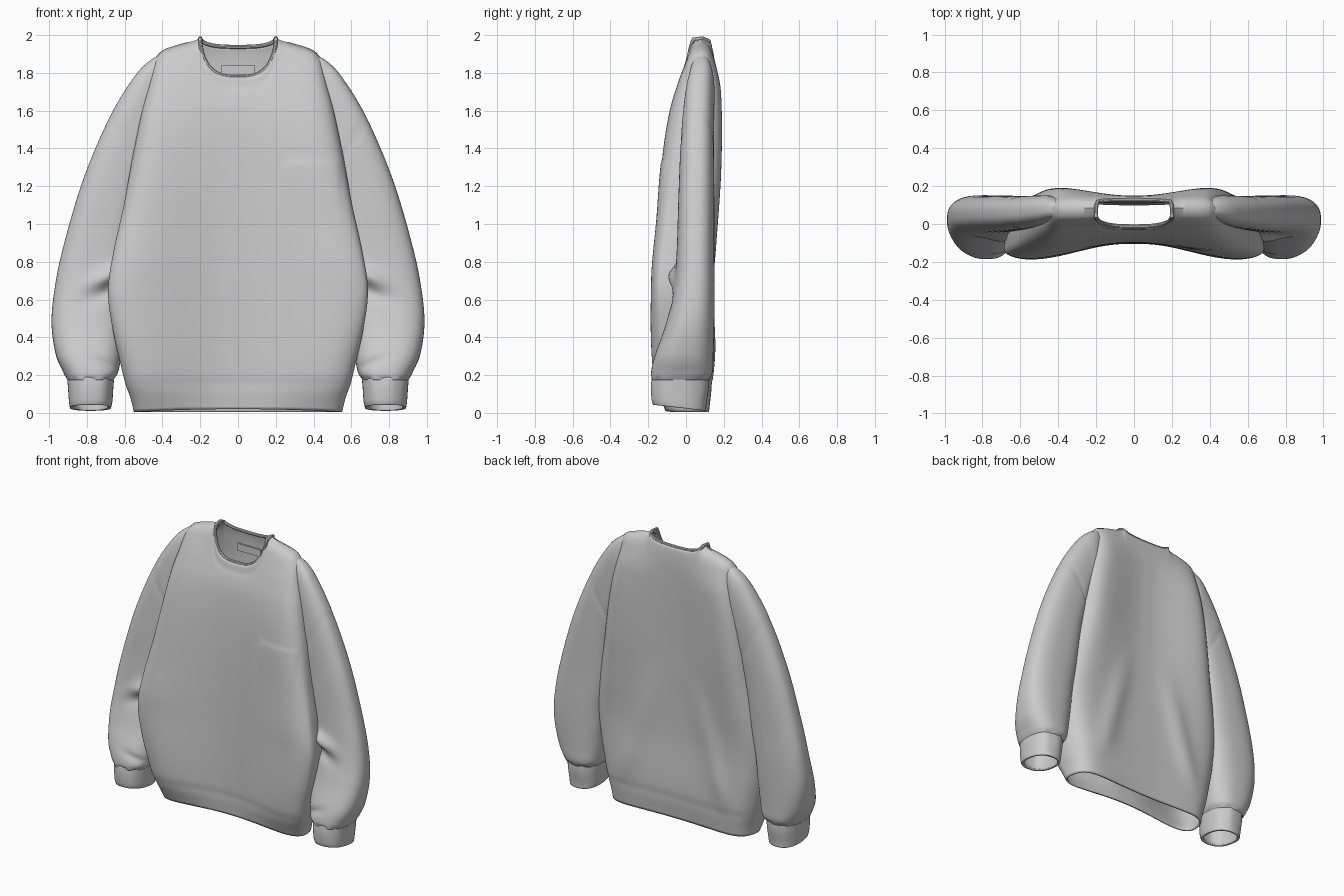
import bpy, bmesh, math
from math import sin, cos, pi, exp, sqrt

if "Cube" in bpy.data.objects:
    bpy.data.objects.remove(bpy.data.objects["Cube"])


def curve(table, x):
    """Smooth interpolation through rows of (key, value)."""
    n = len(table)
    if x <= table[0][0]:
        return table[0][1]
    if x >= table[-1][0]:
        return table[-1][1]
    k = max(i for i in range(n - 1) if table[i][0] <= x)

    def slope(i):
        a, b = table[max(i - 1, 0)], table[min(i + 1, n - 1)]
        return (b[1] - a[1]) / (b[0] - a[0])
    (x0, y0), (x1, y1) = table[k], table[k + 1]
    h = x1 - x0
    t = (x - x0) / h
    return ((2*t**3 - 3*t*t + 1) * y0 + (t**3 - 2*t*t + t) * h * slope(k)
            + (3*t*t - 2*t**3) * y1 + (t**3 - t*t) * h * slope(k + 1))


def gauss(d, w):
    return exp(-(d / w) ** 2)


def step(a, b, x):
    t = min(max((x - a) / (b - a), 0), 1)
    return t * t * (3 - 2 * t)


def finish(bm, name, thick=0.012, mirror=False):
    bmesh.ops.remove_doubles(bm, verts=bm.verts, dist=0.0004)
    bmesh.ops.recalc_face_normals(bm, faces=bm.faces)
    me = bpy.data.meshes.new(name)
    bm.to_mesh(me)
    bm.free()
    ob = bpy.data.objects.new(name, me)
    bpy.context.collection.objects.link(ob)
    if thick:
        m = ob.modifiers.new("thickness", 'SOLIDIFY')
        m.thickness, m.offset = thick, -1
    if mirror:
        ob.modifiers.new("mirror", 'MIRROR')
    bpy.ops.object.select_all(action='DESELECT')
    ob.select_set(True)
    bpy.context.view_layer.objects.active = ob
    bpy.ops.object.shade_smooth_by_angle(angle=math.radians(50))
    return ob


def skin(bm, rows, closed=False):
    """Quads between successive rows of points."""
    vs = [[bm.verts.new(p) for p in r] for r in rows]
    n = len(vs[0])
    for a, b in zip(vs, vs[1:]):
        for i in range(n if closed else n - 1):
            j = (i + 1) % n
            bm.faces.new((a[i], a[j], b[j], b[i]))


# Torso profiles, all keyed by height
WIDTH = [(0, .55), (.08, .57), (.15, .595), (.25, .62), (.45, .665), (.65, .688), (.85, .66),
         (1.1, .605), (1.4, .55), (1.6, .51), (1.83, .45), (2, .44)]
FRONT_MID = [(0, -.085), (.2, -.1), (.8, -.105), (1.3, -.095), (1.6, -.07), (1.77, -.025),
             (1.88, .003), (1.95, .02), (2, .04)]
FRONT_SIDE = [(0, -.11), (.2, -.18), (.7, -.19), (1, -.165), (1.4, -.125), (1.6, -.09),
              (1.75, -.045), (1.87, .0), (1.95, .02), (2, .04)]
SEAM = [(0, -.02), (.2, -.08), (.65, -.13), (1, -.09), (1.4, -.02), (1.8, .04), (2, .08)]
BACK_MID = [(0, .11), (.2, .13), (.6, .12), (1.2, .135), (1.7, .15), (1.9, .145), (2, .12)]
BACK_SIDE = [(0, .125), (.2, .145), (.6, .145), (.9, .17), (1.3, .197), (1.7, .192), (1.87, .155),
             (2, .12)]
SHOULDER = [(.2, 1.985), (.24, 1.968), (.28, 1.96), (.4, 1.92), (.445, 1.875)]
NECK = .2


def top_edge(x, back):
    x = abs(x)
    if x >= NECK:
        return curve(SHOULDER, x)
    dip = sqrt(1 - (x / NECK) ** 3)
    return 1.985 - (.047 if back else .205) * dip


def torso_panel(back):
    cols, rows = 96, 110
    grid = []
    for j in range(rows + 1):
        v = j / rows
        line = []
        for i in range(cols + 1):
            s = 2 * i / cols - 1
            u = .5 * s + .5 * sin(s * pi / 2)
            a = abs(u)
            xt = a * .445
            z = .004 + v * (top_edge(xt, back) - .004)
            if not back:
                z += .016 * (1 - u * u) * (1 - v) ** 8
            x = u * curve(WIDTH, z)
            mid, side = (BACK_MID, BACK_SIDE) if back else (FRONT_MID, FRONT_SIDE)
            m, e = curve(mid, z), curve(side, z)
            y = m + (e - m) * step(.05, .88, a)
            if back:
                # drape folds fanning out on the lower back
                y += .018 * gauss(abs(x) - .17 - (1 - z) * .27, .08) * step(1.15, .6, z) * step(.1, .4, z)
            else:
                # chest pocket edge and soft collar seam
                y -= .005 * step(.23, .25, x) * step(.55, .53, x) * step(1.34, 1.32, z) * step(1, 1.3, z)
                if xt < NECK:
                    y += .004 * gauss(top_edge(xt, False) - .055 - z, .015)
            # hem band seam
            y += (-1 if back else 1) * .003 * gauss(z - .155, .03)
            # close towards side seams and shoulder seams
            seam = curve(SEAM, z)
            y = seam + (y - seam) * sqrt(max(0, 1 - a ** 10))
            if xt >= NECK:
                y = .085 + (y - .085) * sqrt(max(0, 1 - v ** 60))
                if a > .9999:
                    y = seam + (.085 - seam) * v ** 40
            line.append((x, y, z))
        grid.append(line)
    return grid


bm = bmesh.new()
skin(bm, torso_panel(False))
skin(bm, torso_panel(True))
finish(bm, "torso")

# Sleeve sections: inner x, inner z, outer x, outer z, centre y, half depth
SLEEVE = [(.39, 1.62, .37, 1.91, .08, .05), (.43, 1.52, .462, 1.868, .08, .07),
          (.46, 1.42, .55, 1.778, .07, .08),
          (.50, 1.25, .68, 1.565, .06, .088), (.54, 1.05, .82, 1.235, .055, .095),
          (.57, .80, .925, .88, .05, .1), (.60, .62, .972, .65, .042, .11),
          (.61, .45, .987, .47, .02, .13), (.62, .30, .965, .31, -.01, .155),
          (.635, .215, .925, .215, -.022, .163), (.66, .175, .903, .175, -.03, .15)]


def tube_rows(table, steps, power, detail):
    rows = []
    for j in range(steps + 1):
        t = (len(table) - 1) * j / steps
        ix, iz, ox, oz, yc, hy = [curve([(k, r[c]) for k, r in enumerate(table)], t) for c in range(6)]
        ring = []
        for i in range(56):
            a = 2 * pi * i / 56
            c = math.copysign(abs(cos(a)) ** power, cos(a))
            s = math.copysign(abs(sin(a)) ** power, sin(a))
            x = (ix + ox) / 2 + c * (ox - ix) / 2
            z = (iz + oz) / 2 + c * (oz - iz) / 2
            ring.append(detail(x, yc + hy * s, z, s, a, t))
        rows.append(ring)
    return rows


def sleeve_detail(x, y, z, s, a, t):
    front = max(0, -s)
    # elbow fold, fold above cuff, drop-shoulder seam
    y -= .045 * front * gauss(z - .72 + .4 * (x - .7), .045) * gauss(x - .67, .11)
    y += .025 * front * gauss(z - .64 + .4 * (x - .7), .04) * gauss(x - .67, .11)
    y += .015 * front * gauss(z - .26 - .4 * (x - .7), .025) * gauss(x - .68, .09)
    y -= .004 * s * gauss(t - 3, .08)
    # gathers into the cuff
    y += .005 * s * sin(9 * a) * step(9.2, 10, t)
    return x, y, z


bm = bmesh.new()
skin(bm, tube_rows(SLEEVE, 100, .78, sleeve_detail), True)
finish(bm, "sleeves", mirror=True)

# Ribbed cuffs, tilted so the front edge is higher
CUFF = [(.655, .19, .905, .19, -.03, .15), (.66, .13, .9, .13, -.033, .152),
        (.665, .06, .895, .06, -.037, .145), (.672, .027, .89, .027, -.035, .14)]


def cuff_detail(x, y, z, s, a, t):
    return x, y + .003 * s * sin(8 * a) * (1 - t / 3), z - .016 * s * t / 3


bm = bmesh.new()
skin(bm, tube_rows(CUFF, 14, .85, cuff_detail), True)
finish(bm, "cuffs", thick=.018, mirror=True)

# Rolled neck edge following the neckline
pts = []
for i in range(96):
    a = 2 * pi * (i + .5) / 96
    s, x = sin(a), math.copysign(NECK * abs(cos(a)) ** (2 / 3), cos(a))
    if s < 0:
        z = 1.985 + .205 * s
        pts.append((x, curve(FRONT_MID, z) + .01, z))
    else:
        z = 1.985 - .047 * s
        pts.append((x, .085 + (curve(BACK_MID, z) - .095) * min(1, 3 * s), z))
cu = bpy.data.curves.new("neck_rib", 'CURVE')
cu.dimensions = '3D'
cu.bevel_depth, cu.bevel_resolution = .011, 3
sp = cu.splines.new('POLY')
sp.points.add(len(pts) - 1)
for p, q in zip(sp.points, pts):
    p.co = (*q, 1)
sp.use_cyclic_u = True
rib = bpy.data.objects.new("neck_rib", cu)
bpy.context.collection.objects.link(rib)
bpy.ops.object.select_all(action='DESELECT')
rib.select_set(True)
bpy.context.view_layer.objects.active = rib
bpy.ops.object.convert(target='MESH')
bpy.ops.object.shade_smooth_by_angle()

# Plain patch inside the back of the neck
bpy.ops.mesh.primitive_cube_add(size=1, location=(0, .13, 1.815))
patch = bpy.context.object
patch.name = "inner_neck_patch"
patch.scale = (.18, .012, .05)
